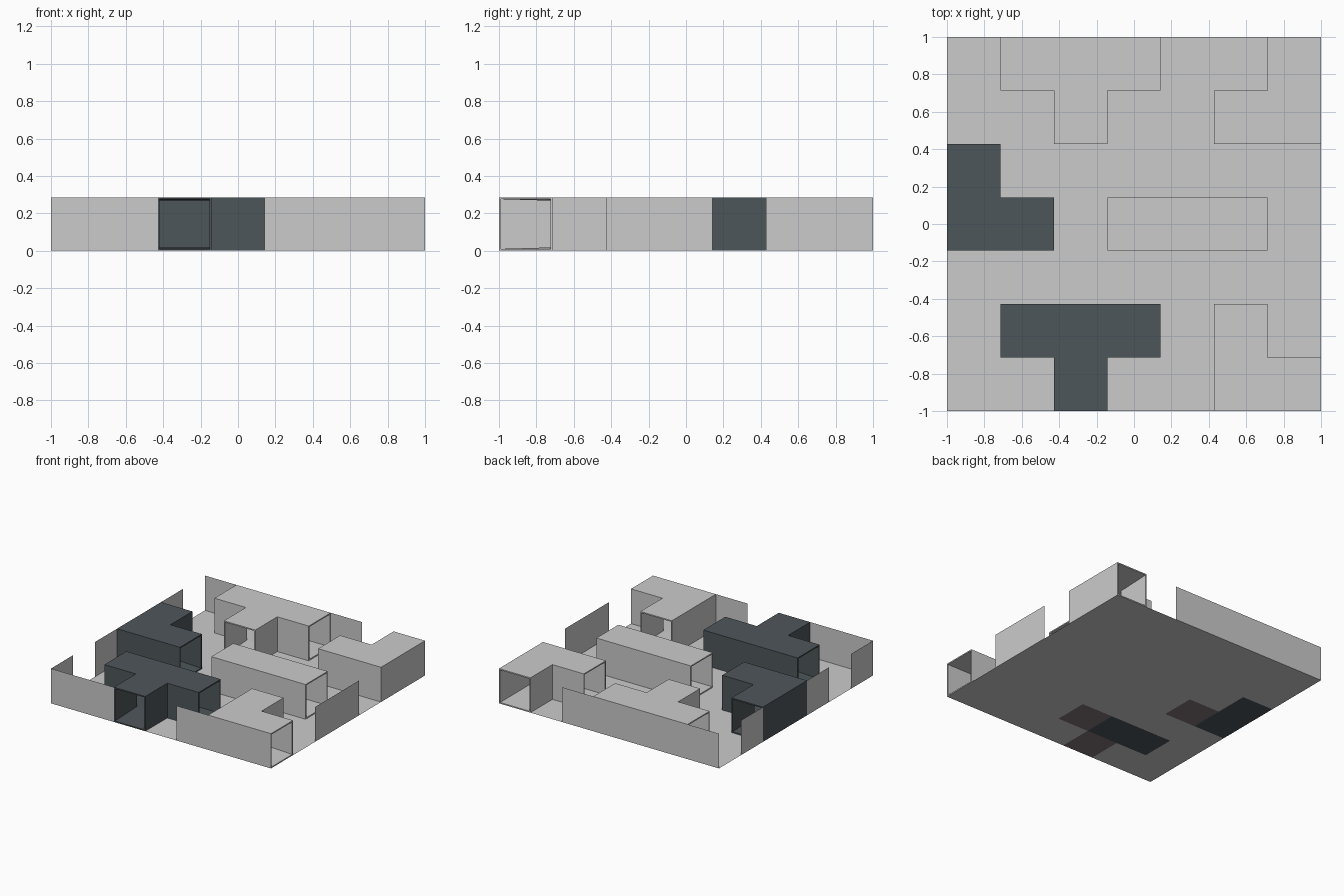
import bpy, bmesh

if "Cube" in bpy.data.objects:
    bpy.data.objects.remove(bpy.data.objects["Cube"])

S = 2 / 7          # one cell of the 7 x 7 grid, also the height


def material(name, rgb):
    m = bpy.data.materials.new(name)
    m.diffuse_color = (*rgb, 1)
    m.use_nodes = True
    m.node_tree.nodes["Principled BSDF"].inputs["Base Color"].default_value = m.diffuse_color
    return m


LIGHT = material("light grey", (0.60, 0.60, 0.60))
DARK = material("dark slate", (0.076, 0.093, 0.101))
MAUVE = material("dull mauve underside", (0.22, 0.17, 0.19))


def g(i, j, k):
    """Grid corner to world position."""
    return (-1 + i * S, -1 + j * S, k * S)


def make(name, quads, mats, marks=()):
    bm = bmesh.new()
    for n, q in enumerate(quads):
        f = bm.faces.new([bm.verts.new(g(*p)) for p in q])
        f.material_index = 1 if n in marks else 0
    bmesh.ops.remove_doubles(bm, verts=bm.verts, dist=1e-4)
    me = bpy.data.meshes.new(name)
    bm.to_mesh(me)
    bm.free()
    for m in mats:
        me.materials.append(m)
    ob = bpy.data.objects.new(name, me)
    bpy.context.collection.objects.link(ob)
    return ob


# Side of a cell -> its two lower corners, ordered so the face looks outward
SIDES = {(0, -1): ((0, 0), (1, 0)), (1, 0): ((1, 0), (1, 1)),
         (0, 1): ((1, 1), (0, 1)), (-1, 0): ((0, 1), (0, 0))}
N, E, So, W = (0, 1), (1, 0), (0, -1), (-1, 0)


def tunnel(name, cells, openings, mats, under=()):
    """Hollow square duct over the cells, open at the listed ends."""
    quads, marks = [], []
    for c in cells:
        i, j = c
        if c in under:
            marks.append(len(quads))
        quads.append([(i, j, 0), (i, j + 1, 0), (i + 1, j + 1, 0), (i + 1, j, 0)])
        quads.append([(i, j, 1), (i + 1, j, 1), (i + 1, j + 1, 1), (i, j + 1, 1)])
        for d, ((ax, ay), (bx, by)) in SIDES.items():
            if (i + d[0], j + d[1]) in cells or (c, d) in openings:
                continue
            quads.append([(i + ax, j + ay, 0), (i + bx, j + by, 0),
                          (i + bx, j + by, 1), (i + ax, j + ay, 1)])
    ob = make(name, quads, mats, marks)
    mod = ob.modifiers.new("wall thickness", "SOLIDIFY")
    mod.thickness = 0.01
    mod.offset = -1
    mod.use_even_offset = True
    mod.material_offset = -1       # inner skin keeps the first colour
    mod.material_offset_rim = -1


# Tunnels
parts = [
    ("back_tee_tunnel", [(1, 6), (2, 6), (3, 6), (2, 5)],
     [((1, 6), W), ((3, 6), E), ((2, 5), So)], [LIGHT], []),
    ("back_corner_tunnel", [(5, 5), (6, 5), (6, 6)],
     [((5, 5), W), ((6, 6), N)], [LIGHT], []),
    ("straight_tunnel", [(3, 3), (4, 3), (5, 3)],
     [((3, 3), W), ((5, 3), E)], [LIGHT], []),
    ("front_corner_tunnel", [(5, 0), (6, 0), (5, 1)],
     [((6, 0), E), ((5, 1), N)], [LIGHT], []),
    ("dark_corner_tunnel", [(0, 3), (1, 3), (0, 4)],
     [((1, 3), E), ((0, 4), N)], [DARK, MAUVE], [(1, 3)]),
    ("dark_tee_tunnel", [(1, 1), (2, 1), (3, 1), (2, 0)],
     [((1, 1), W), ((3, 1), E), ((2, 0), So)], [DARK, MAUVE], [(3, 1), (2, 0)]),
]
used = set()
for p in parts:
    tunnel(*p)
    used.update(p[1])

# Floor sheet on every cell that holds no tunnel
make("floor", [[(i, j, 0), (i + 1, j, 0), (i + 1, j + 1, 0), (i, j + 1, 0)]
               for i in range(7) for j in range(7) if (i, j) not in used], [LIGHT])

# Thin boundary walls: from corner, to corner
walls = {
    "front_wall": [((0, 0), (2, 0)), ((4, 0), (5, 0))],
    "right_wall": [((7, 2), (7, 4))],
    "back_wall": [((5, 7), (4, 7)), ((1, 7), (0, 7))],
    "left_wall": [((0, 6), (0, 5)), ((0, 3), (0, 2)), ((0, 1), (0, 0))],
}
for name, runs in walls.items():
    make(name, [[(*a, 0), (*b, 0), (*b, 1), (*a, 1)] for a, b in runs], [LIGHT])
